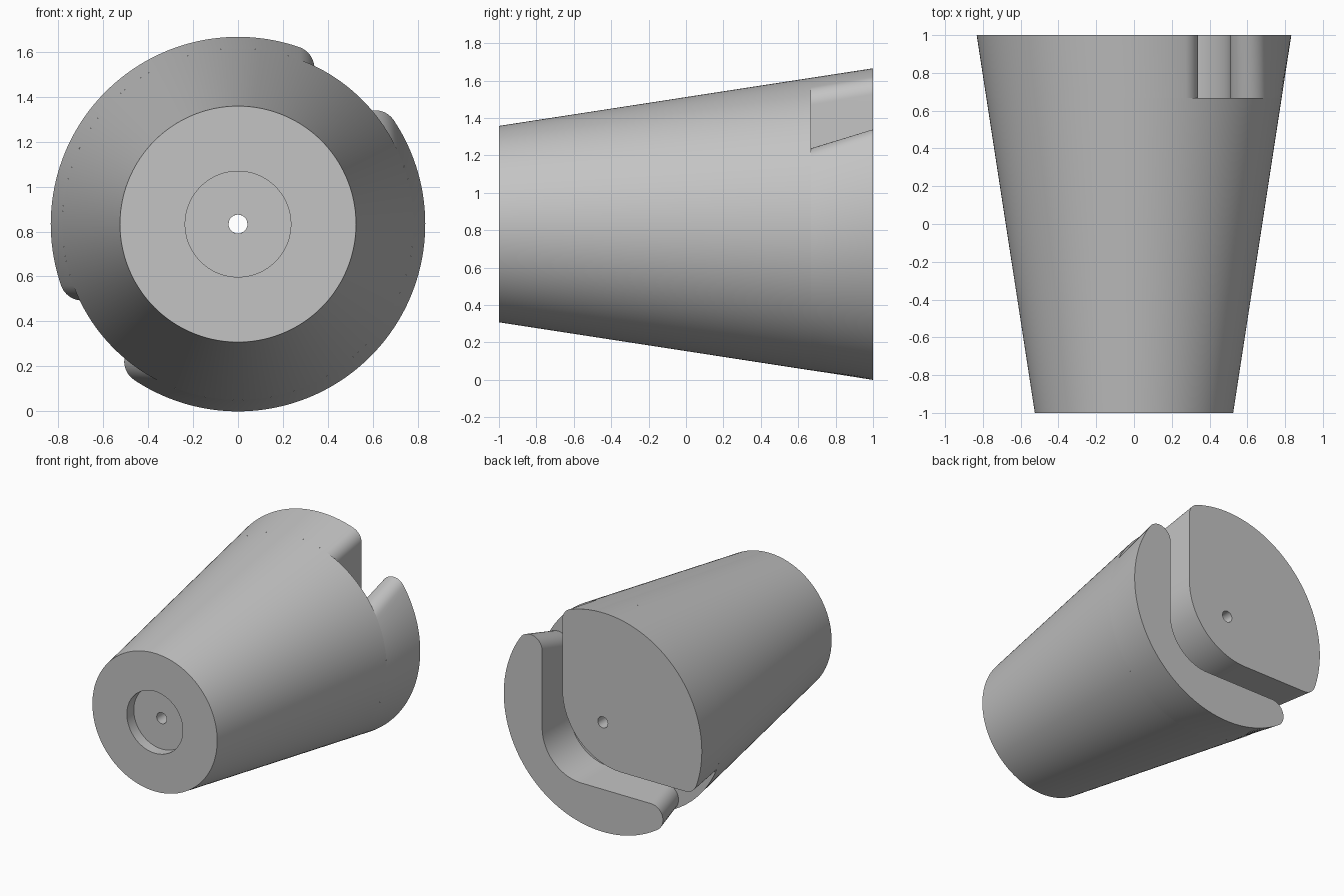
import bpy, bmesh, math
from math import radians, sin, cos

if "Cube" in bpy.data.objects:
    bpy.data.objects.remove(bpy.data.objects["Cube"], do_unlink=True)

R_FRONT, R_BACK = 0.525, 0.833      # cone radii at the two ends
AXIS_Z = R_BACK                     # height of the cone axis
FLOOR_Y = 0.667                     # slot floor
BORE, HOLE = 0.235, 0.042           # counterbore and through-hole radii
BORE_Y = -0.917
SEGS = 160

grey = bpy.data.materials.new("plain grey")
grey.use_nodes = True
grey.diffuse_color = (0.55, 0.55, 0.55, 1)
grey.node_tree.nodes["Principled BSDF"].inputs["Base Color"].default_value = grey.diffuse_color


def radius_at(y):
    return R_FRONT + (R_BACK - R_FRONT) * (y + 1) / 2


def finish(bm, name):
    bmesh.ops.recalc_face_normals(bm, faces=bm.faces)
    mesh = bpy.data.meshes.new(name)
    bm.to_mesh(mesh)
    bm.free()
    obj = bpy.data.objects.new(name, mesh)
    bpy.context.collection.objects.link(obj)
    mesh.materials.append(grey)
    bpy.ops.object.select_all(action='DESELECT')
    obj.select_set(True)
    bpy.context.view_layer.objects.active = obj
    bpy.ops.object.shade_smooth_by_angle(angle=radians(30))
    return obj


def arc(cx, cz, r, start, end, steps):
    angles = [start + (end - start) * i / steps for i in range(steps + 1)]
    return [(cx + r * cos(t), cz + r * sin(t)) for t in angles]


def ring(bm, points, y):
    return [bm.verts.new((x, y, z + AXIS_Z)) for x, z in points]


def bridge(bm, lower, upper):
    n = len(lower)
    return [bm.faces.new((lower[i], lower[(i + 1) % n], upper[(i + 1) % n], upper[i]))
            for i in range(n)]


def loop_edges(bm, verts):
    return [bm.edges.get((verts[i - 1], verts[i])) for i in range(len(verts))]


def circle(r, segs=SEGS):
    return arc(0, 0, r, 0, 2 * math.pi, segs)[:-1]


def lobe(r, wall, bend, fillet, inside):
    """Outline left by the slot: wall bend, rounded lip, cone arc, mirrored on the diagonal."""
    cx = wall - fillet if inside else wall + fillet
    cz = math.sqrt((r - fillet) ** 2 - cx ** 2)
    tangent = math.atan2(cz, cx)
    lip_start = 0 if inside else math.pi
    arc_end = radians(135 if inside else -45)
    half = arc(wall - bend, bend - wall, bend, radians(-45), 0, 16)
    half += arc(cx, cz, fillet, lip_start, tangent, 14)
    half += arc(0, 0, r, tangent, arc_end, 40)[1:]
    return half + [(-z, -x) for x, z in reversed(half[1:-1])]


def raised_part(name, wall, bend, inside, hole):
    bm = bmesh.new()
    low, top = (ring(bm, lobe(radius_at(y), wall, bend, 0.1, inside), y) for y in (FLOOR_Y, 1))
    bridge(bm, low, top)
    rim = loop_edges(bm, top)
    if hole:
        hole_low, hole_top = (ring(bm, circle(HOLE, 40), y) for y in (FLOOR_Y, 1))
        bridge(bm, hole_low, hole_top)
        rim += loop_edges(bm, hole_top)
        bmesh.ops.triangle_fill(bm, edges=rim, use_beauty=True, normal=(0, 1, 0))
    else:
        bm.faces.new(top)
    return finish(bm, name)


# Tapered base with counterbore and through hole, turned around the y axis
bm = bmesh.new()
profile = [(HOLE, FLOOR_Y), (radius_at(FLOOR_Y), FLOOR_Y), (R_FRONT, -1),
           (BORE, -1), (BORE, BORE_Y), (HOLE, BORE_Y)]
rings = [ring(bm, circle(r), y) for r, y in profile]
for i in range(len(rings)):
    bridge(bm, rings[i - 1], rings[i])
finish(bm, "tapered_body")

# Two raised lobes on the back, separated by the bent slot
raised_part("main_back_lobe", 0.34, 0.5, True, True)
raised_part("crescent_back_lobe", 0.51, 0.33, False, False)
